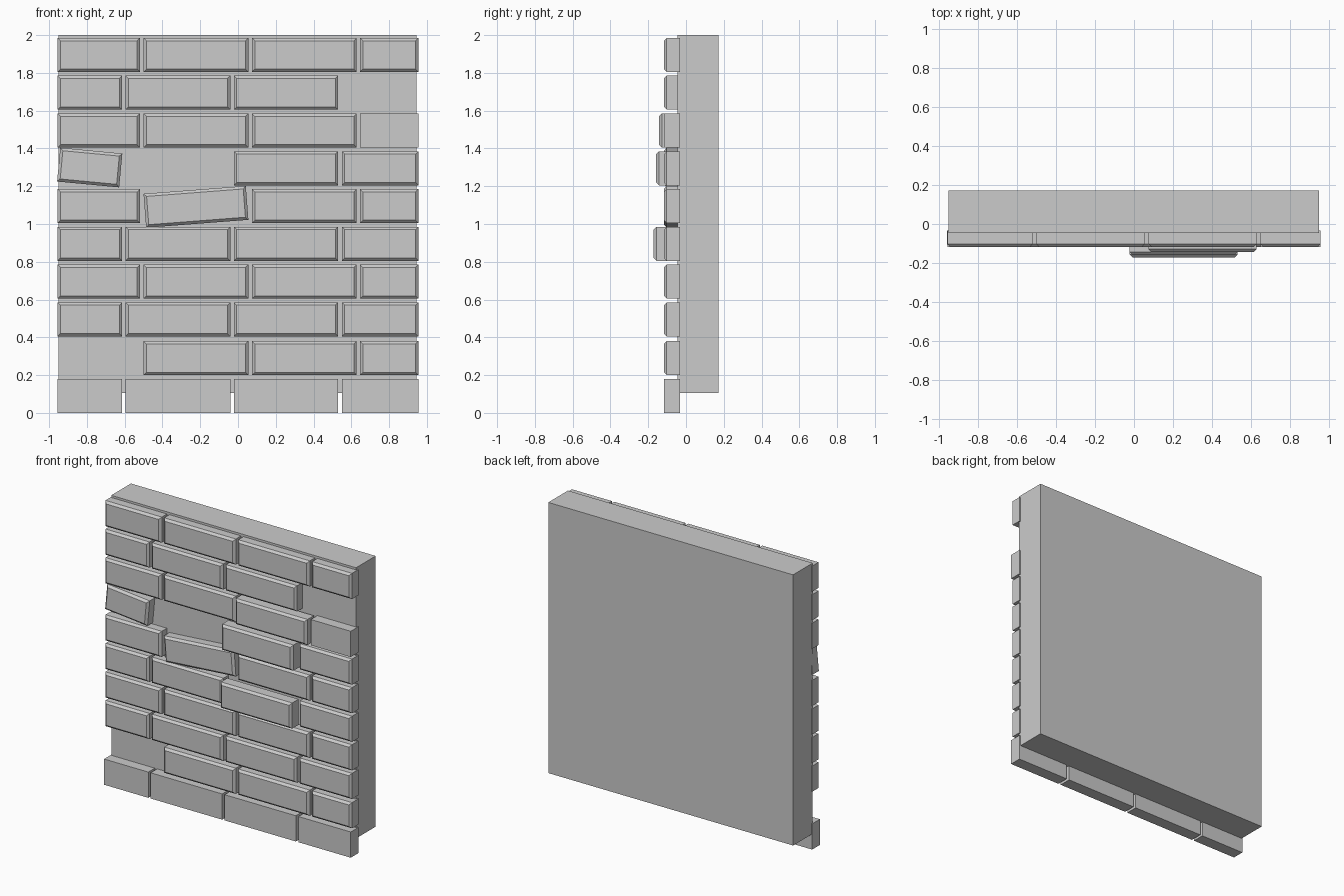
import bpy, bmesh
from math import radians
from mathutils import Matrix, Vector

if "Cube" in bpy.data.objects:
    bpy.data.objects.remove(bpy.data.objects["Cube"])

FRONT, BACK = -0.117, -0.032   # brick depth range
PITCH, HEIGHT = 0.2, 0.18


def block(name, x0, x1, y0, y1, z0, z1, chamfer=0.0, tilt=0.0):
    """Box with optionally chamfered front-face edges, tilted about y."""
    size = Vector((x1 - x0, y1 - y0, z1 - z0))
    bm = bmesh.new()
    bmesh.ops.create_cube(bm, size=1, matrix=Matrix.Diagonal((*size, 1)))
    if chamfer:
        edges = [e for e in bm.edges if all(v.co.y < 0 for v in e.verts)]
        bmesh.ops.bevel(bm, geom=edges, offset=chamfer, segments=1,
                        affect='EDGES', clamp_overlap=True)
    bmesh.ops.recalc_face_normals(bm, faces=bm.faces)
    mesh = bpy.data.meshes.new(name)
    bm.to_mesh(mesh)
    bm.free()
    obj = bpy.data.objects.new(name, mesh)
    obj.location = ((x0 + x1) / 2, (y0 + y1) / 2, (z0 + z1) / 2)
    obj.rotation_euler.y = radians(tilt)
    bpy.context.collection.objects.link(obj)
    return obj


# Backing slab
block("wall_slab", -0.95, 0.946, -0.045, 0.172, 0.105, 2.0)

# Brick spans for the two alternating courses
EVEN = [(-0.955, -0.613), (-0.595, -0.041), (-0.022, 0.53), (0.55, 0.955)]
ODD = [(-0.955, -0.519), (-0.5, 0.055), (0.074, 0.628), (0.646, 0.955)]

# Irregular bricks, keyed by (row, column)
MISSING = {(1, 0), (6, 1), (8, 3)}
PLAIN = {(0, 0), (0, 1), (0, 2), (0, 3), (7, 3)}
PULLED = {(4, 2): 0.055, (6, 2): 0.041, (7, 2): 0.026}
TILTED = {(6, 0): (5.4, 0.005, 0.004), (5, 1): (-4.4, 0.006, -0.004)}

# Brick courses
for row in range(10):
    z0 = row * PITCH + (0.005 if row > 1 else 0.0)
    for col, (x0, x1) in enumerate(ODD if row % 2 else EVEN):
        key = (row, col)
        if key in MISSING:
            continue
        pull = PULLED.get(key, 0.0)
        tilt, dx, dz = TILTED.get(key, (0.0, 0.0, 0.0))
        if tilt:
            x1 -= 0.012
        block(f"brick_row{row}_{col}", x0 + dx, x1 + dx,
              FRONT - pull, BACK - pull, z0 + dz, z0 + HEIGHT + dz,
              chamfer=0.0 if key in PLAIN else 0.015, tilt=tilt)
